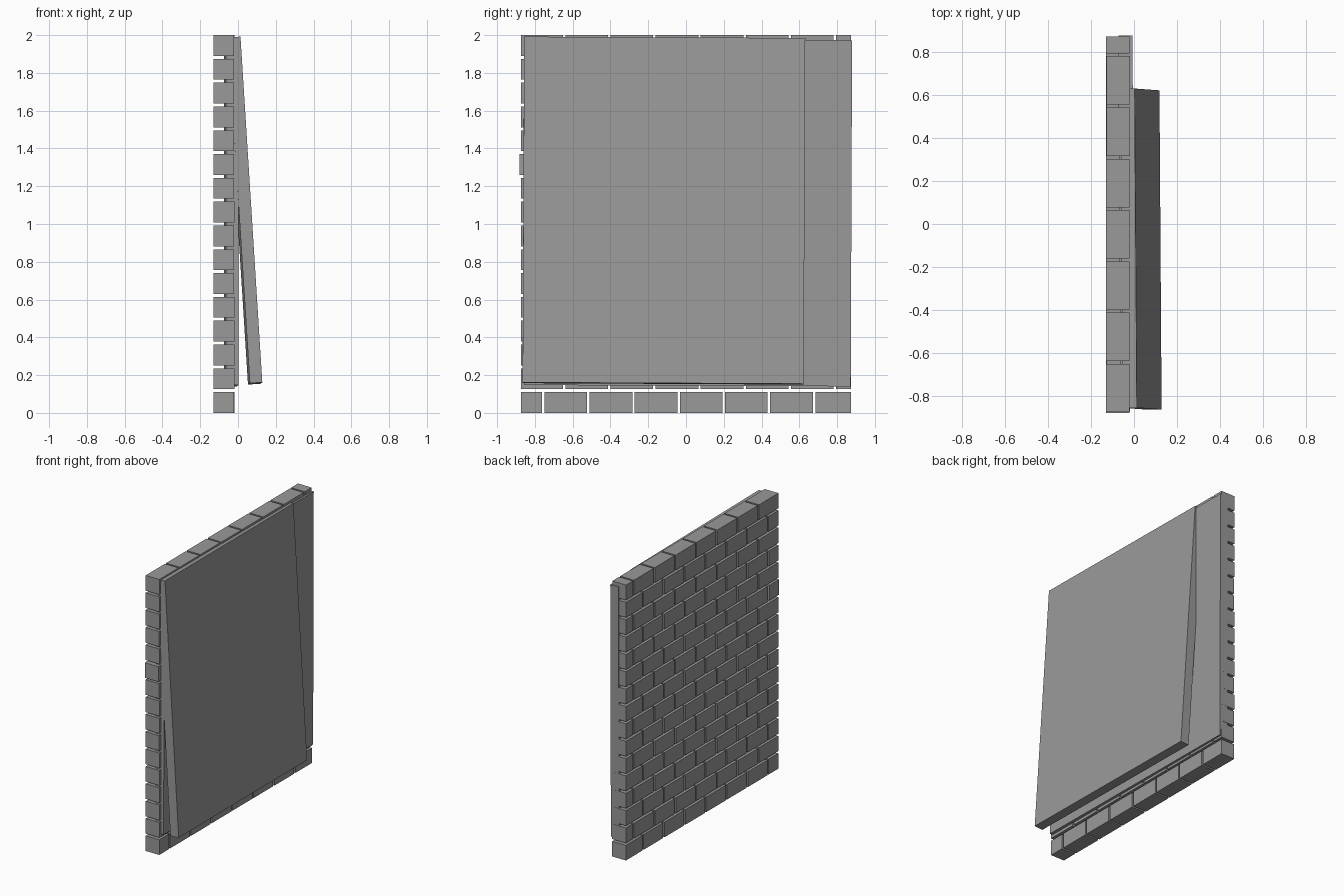
import bpy
import random

if "Cube" in bpy.data.objects:
    bpy.data.objects.remove(bpy.data.objects["Cube"])

random.seed(4)

grey = bpy.data.materials.new("dark_grey")
grey.diffuse_color = (0.32, 0.32, 0.32, 1)
grey.use_nodes = True
grey.node_tree.nodes["Principled BSDF"].inputs["Base Color"].default_value = grey.diffuse_color


def box(name, centre, size, rotation=(0, 0, 0)):
    bpy.ops.mesh.primitive_cube_add(size=1, location=centre, rotation=rotation)
    obj = bpy.context.object
    obj.name = name
    obj.scale = size
    obj.data.materials.append(grey)
    return obj


# Brick wall in running bond, cut off square at both ends
ROWS, PITCH_Z, BRICK_H = 16, 0.126, 0.11
PITCH_Y, GAP, HALF = 0.239, 0.013, 0.874
for row in range(ROWS):
    start = -HALF - 0.004 if row % 2 else -HALF - PITCH_Y / 2 + 0.005
    for i in range(8):
        y0 = max(start + i * PITCH_Y, -HALF)
        y1 = min(start + i * PITCH_Y + PITCH_Y - GAP, HALF)
        if y1 - y0 < 0.02:
            continue
        shift = random.uniform(-0.001, 0.001)
        # one brick sticks out slightly at the front end
        dy = -0.008 if (row == 10 and i == 0) else 0
        box(f"brick_{row}_{i}",
            (-0.075 + shift, (y0 + y1) / 2 + dy, row * PITCH_Z + BRICK_H / 2),
            (0.11, y1 - y0, BRICK_H))

# Backing board set into the bricks
box("backing_board", (-0.035, 0.0105, 1.06), (0.066, 1.73, 1.832),
    (-0.004, 0, 0.006))

# Board leaning against the wall
box("leaning_board", (0.033, -0.117, 1.071), (0.066, 1.488, 1.834),
    (-0.005, -0.063, 0.007))
